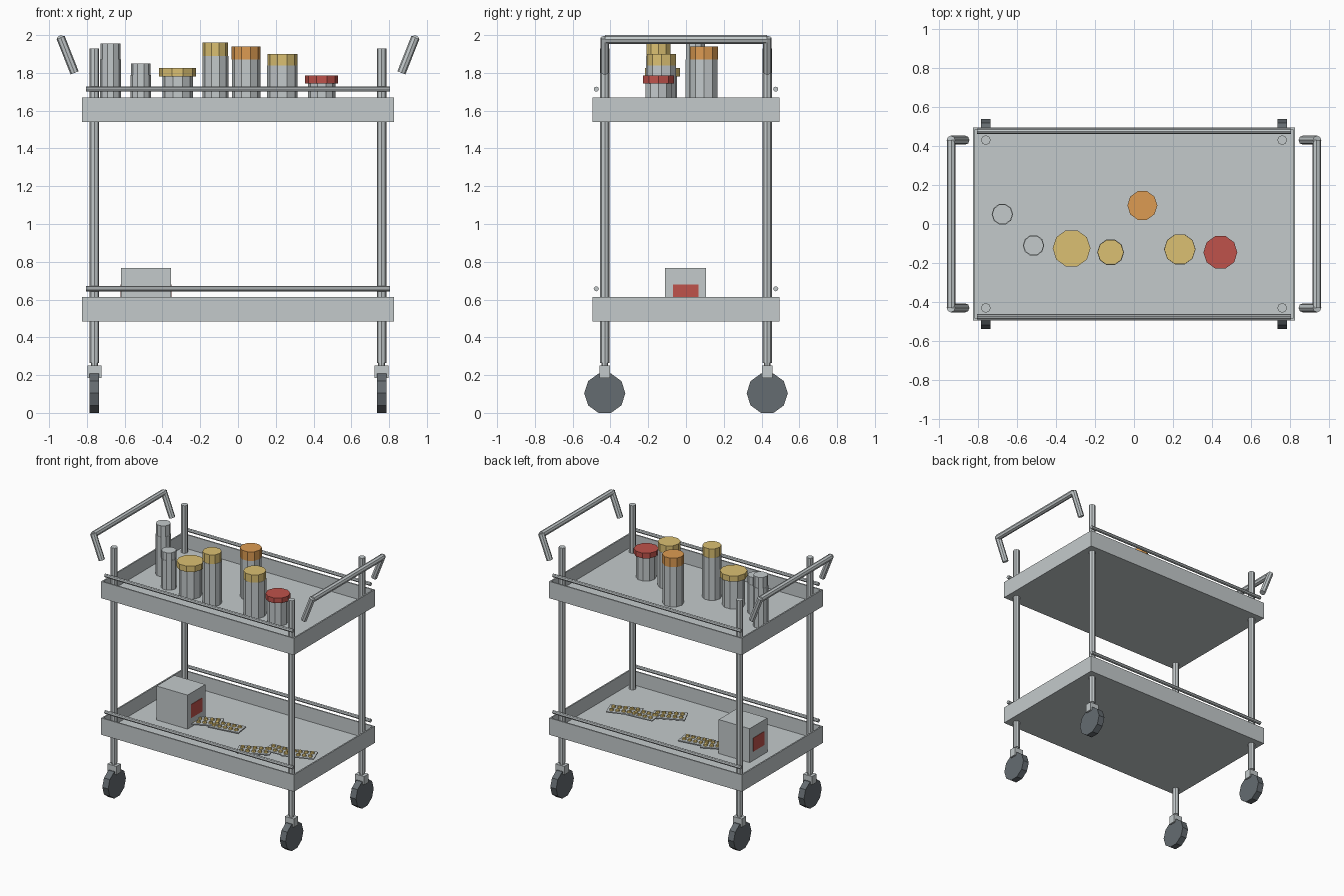
import bpy, bmesh
from math import radians
from mathutils import Vector, Matrix

if "Cube" in bpy.data.objects:
    bpy.data.objects.remove(bpy.data.objects["Cube"], do_unlink=True)


def material(name, rgb):
    mat = bpy.data.materials.new(name)
    mat.use_nodes = True
    mat.diffuse_color = (*rgb, 1)
    mat.node_tree.nodes["Principled BSDF"].inputs["Base Color"].default_value = (*rgb, 1)
    return mat


STEEL = material("steel_grey", (0.55, 0.59, 0.60))
RUBBER = material("dark_rubber", (0.13, 0.15, 0.165))
YELLOW = material("yellow", (0.71, 0.53, 0.17))
ORANGE = material("orange", (0.72, 0.33, 0.085))
RED = material("red", (0.52, 0.085, 0.07))


def finish(name, bm, mat):
    bmesh.ops.recalc_face_normals(bm, faces=bm.faces)
    mesh = bpy.data.meshes.new(name)
    bm.to_mesh(mesh)
    bm.free()
    mesh.materials.append(mat)
    obj = bpy.data.objects.new(name, mesh)
    bpy.context.collection.objects.link(obj)
    return obj


def box(name, low, high, mat):
    low, high = Vector(low), Vector(high)
    bm = bmesh.new()
    bmesh.ops.create_cube(bm, size=1, matrix=Matrix.Translation((low + high) / 2)
                          @ Matrix.Diagonal((*(high - low), 1)))
    return finish(name, bm, mat)


def rod(name, start, end, radius, mat, sides=8, turn=0):
    start, end = Vector(start), Vector(end)
    axis = end - start
    spin = Matrix.Rotation(radians(turn), 4, 'Z')
    bm = bmesh.new()
    bmesh.ops.create_cone(bm, cap_ends=True, segments=sides, radius1=radius, radius2=radius,
                          depth=axis.length, matrix=Matrix.Translation((start + end) / 2)
                          @ axis.to_track_quat('Z', 'Y').to_matrix().to_4x4() @ spin)
    return finish(name, bm, mat)


def tray(name, bottom):
    """Open tray: a block whose top is inset and pushed down."""
    obj = box(name, (-0.825, -0.495, bottom), (0.825, 0.495, bottom + 0.13), STEEL)
    bm = bmesh.new()
    bm.from_mesh(obj.data)
    top = max(bm.faces, key=lambda f: f.calc_center_median().z)
    bmesh.ops.inset_region(bm, faces=[top], thickness=0.015)
    floor = bmesh.ops.extrude_face_region(bm, geom=[top])["geom"]
    bmesh.ops.translate(bm, vec=(0, 0, -0.108),
                        verts=[v for v in floor if isinstance(v, bmesh.types.BMVert)])
    bmesh.ops.delete(bm, geom=[top], context='FACES_ONLY')
    bmesh.ops.recalc_face_normals(bm, faces=bm.faces)
    bm.to_mesh(obj.data)
    bm.free()


# Trays and their side rails
for level, bottom in (("lower", 0.483), ("upper", 1.54)):
    tray(level + "_tray", bottom)
    for side, y in (("front", -0.475), ("back", 0.475)):
        z = bottom + 0.174
        rod(f"{level}_{side}_rail", (-0.805, y, z), (0.805, y, z), 0.0135, STEEL)

# Posts with casters
for side, sx in (("left", 1), ("right", -1)):
    for end, sy in (("front", -1), ("back", 1)):
        tag, x, y = f"{end}_{side}", sx * 0.76, sy * 0.43
        rod(tag + "_post", (x, y, 0.265), (x, y, 1.93), 0.025, STEEL)
        rod(tag + "_caster_stem", (x, y, 0.24), (x, y, 0.275), 0.018, STEEL)
        box(tag + "_caster_fork", (x - 0.038, y - 0.027, 0.185), (x + 0.038, y + 0.027, 0.25), STEEL)
        rod(tag + "_wheel", (x - 0.025, y, 0.104), (x + 0.025, y, 0.104), 0.109, RUBBER, 10, 90)
        # Sloping handle arm
        rod(tag + "_handle_arm", (sx * 0.865, y, 1.80), (sx * 0.939, y, 1.987), 0.023, STEEL)
    rod(side + "_handle_bar", (sx * 0.937, -0.43, 1.977), (sx * 0.937, 0.43, 1.977), 0.023, STEEL)

# Bottles: x, y, body radius, cap radius, cap bottom, cap top, cap colour
bottles = [
    (-0.675, 0.05, 0.055, 0.052, 1.87, 1.955, STEEL),
    (-0.515, -0.11, 0.055, 0.052, 1.79, 1.85, STEEL),
    (-0.32, -0.125, 0.081, 0.097, 1.78, 1.825, YELLOW),
    (-0.12, -0.145, 0.069, 0.067, 1.89, 1.96, YELLOW),
    (0.043, 0.095, 0.075, 0.077, 1.87, 1.94, ORANGE),
    (0.235, -0.13, 0.081, 0.08, 1.84, 1.90, YELLOW),
    (0.443, -0.145, 0.072, 0.087, 1.745, 1.785, RED),
]
for i, (x, y, body, cap, low, high, colour) in enumerate(bottles, 1):
    rod(f"bottle_{i}", (x, y, 1.56), (x, y, low), body, STEEL, 10, 90)
    rod(f"bottle_cap_{i}", (x, y, low), (x, y, high), cap, colour, 10, 90)

# Supply box with a label on each end
box("supply_box", (-0.62, -0.11, 0.505), (-0.355, 0.107, 0.768), STEEL)
for side, x in (("left", -0.355), ("right", -0.62)):
    box(side + "_box_label", (x - 0.003, -0.07, 0.575), (x + 0.003, 0.066, 0.68), RED)

# Pill packs with two rows of pills
packs = [(-0.13, 0.05, 8), (-0.30, 0.03, 25), (0.26, -0.17, 25), (0.43, -0.07, 5), (0.56, -0.05, 20)]
for i, (x, y, angle) in enumerate(packs, 1):
    sheet = box(f"pill_pack_{i}", (-0.12, -0.06, 0), (0.12, 0.06, 0.008), STEEL)
    bm = bmesh.new()
    for col in range(5):
        for row in (-1, 1):
            bmesh.ops.create_cone(bm, cap_ends=True, segments=8, radius1=0.017, radius2=0.012, depth=0.012,
                                  matrix=Matrix.Translation(((col - 2) * 0.044, row * 0.027, 0.014)))
    pills = finish(f"pills_{i}", bm, YELLOW)
    for obj in (sheet, pills):
        obj.location = (x, y, 0.515 + i * 0.003)
        obj.rotation_euler.z = radians(angle)
